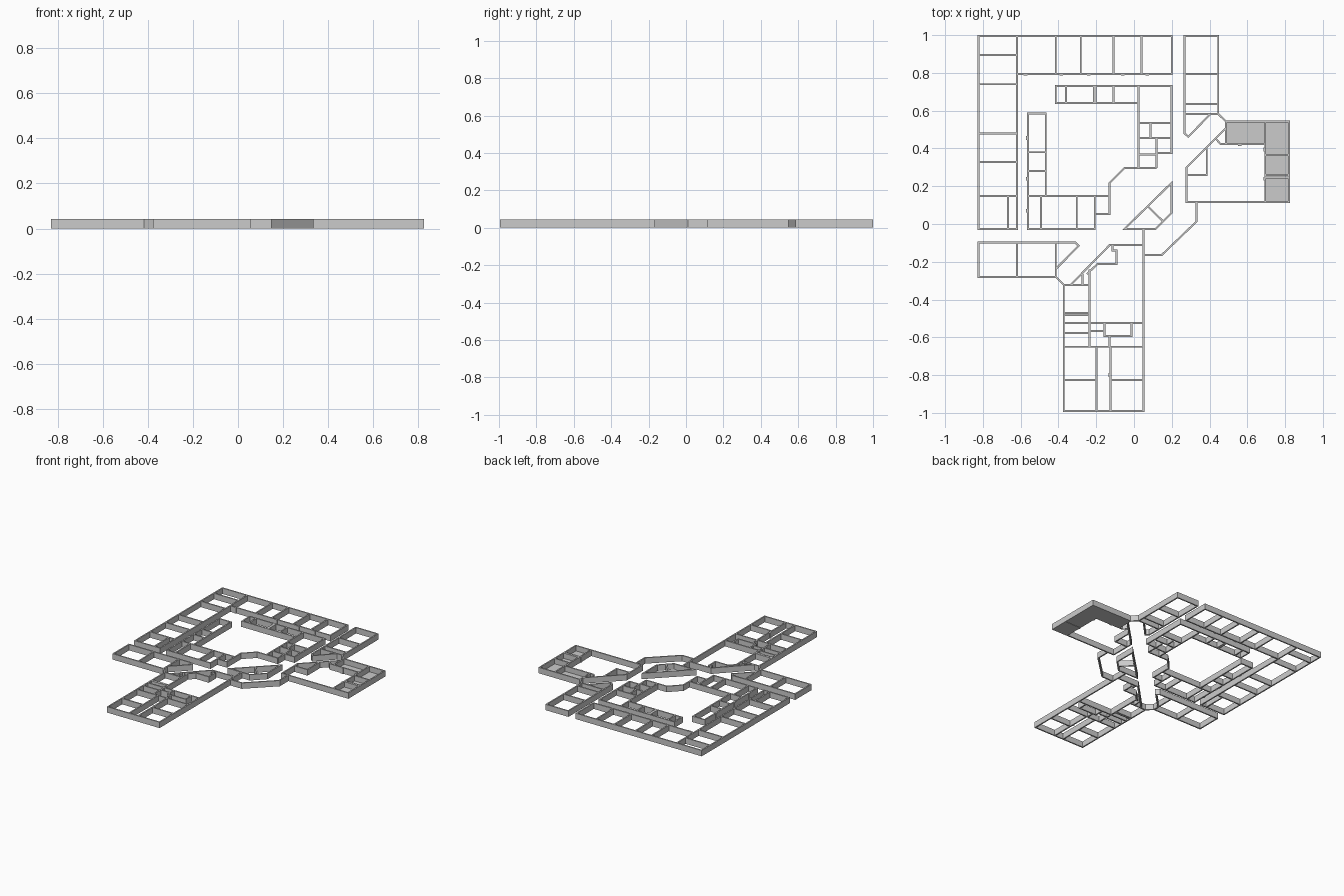
import bpy, bmesh
from mathutils import Vector

H, T = 0.043, 0.010   # wall height and thickness


def perp(d):
    return Vector((-d.y, d.x))


def add_path(bm, pts):
    """Extrude one mitred wall along a polyline (closed when the ends meet)."""
    p = [Vector(q) for q in pts]
    closed = len(p) > 3 and (p[0] - p[-1]).length < 1e-6
    if closed:
        p.pop()
    n = len(p)
    rings = []
    for i in range(n):
        prev = p[i] - p[i - 1] if (i or closed) else p[1] - p[0]
        nxt = p[(i + 1) % n] - p[i] if (i < n - 1 or closed) else prev
        a, b = perp(prev.normalized()), perp(nxt.normalized())
        m = (a + b).normalized()
        off = m * (T / 2 / max(m.dot(a), 0.35))
        l, r = p[i] + off, p[i] - off
        rings.append([bm.verts.new((*q, z)) for q, z in ((l, 0), (r, 0), (r, H), (l, H))])
    for i in range(n if closed else n - 1):
        A, B = rings[i], rings[(i + 1) % n]
        for k in range(4):
            bm.faces.new((A[k], A[(k + 1) % 4], B[(k + 1) % 4], B[k]))
    if not closed:
        bm.faces.new(rings[0][::-1])
        bm.faces.new(rings[-1])


def walls(name, *paths):
    bm = bmesh.new()
    for path in paths:
        add_path(bm, path)
    finish(name, bm)


def finish(name, bm):
    bmesh.ops.recalc_face_normals(bm, faces=bm.faces)
    me = bpy.data.meshes.new(name)
    bm.to_mesh(me)
    bm.free()
    bpy.context.collection.objects.link(bpy.data.objects.new(name, me))


def rows(x0, x1, *ys):
    return [[(x0, y), (x1, y)] for y in ys]


def cols(y0, y1, *xs):
    return [[(x, y0), (x, y1)] for x in xs]


def rect(x0, y0, x1, y1):
    return [(x0, y0), (x1, y0), (x1, y1), (x0, y1), (x0, y0)]


def box(bm, x0, y0, x1, y1, z0, z1):
    vs = bmesh.ops.create_cube(bm, size=1)['verts']
    for v in vs:
        v.co = ((x0 + x1) / 2 + v.co.x * (x1 - x0), (y0 + y1) / 2 + v.co.y * (y1 - y0),
                (z0 + z1) / 2 + v.co.z * (z1 - z0))


# Long west and north room strips
walls("west_rooms", rect(-.824, -.026, -.62, .995),
      *rows(-.824, -.62, .894, .74, .48, .328, .148), *cols(-.026, .148, -.667))
walls("north_rooms", [(-.62, .995), (.2, .995), (.2, .794), (-.62, .794)],
      *cols(.794, .995, -.414, -.282, -.108, .04))

# North-east rooms with the angled end
walls("northeast_rooms",
      [(.404, .582), (.288, .462), (.267, .48), (.267, .995), (.446, .995), (.446, .582), (.488, .542)],
      *rows(.267, .446, .794, .635, .582))

# South-west rooms with the angled end
walls("southwest_rooms",
      [(-.414, -.238), (-.293, -.116), (-.312, -.097), (-.824, -.097), (-.824, -.28),
       (-.414, -.28), (-.372, -.322)],
      *cols(-.28, -.097, -.62, -.414))

# Inner ring around the courtyard
walls("courtyard_north_rooms", [(.024, .64), (-.414, .64), (-.414, .73), (.198, .73), (.198, .376), (.119, .376)],
      *cols(.64, .73, -.361, -.213, -.203, -.108))
walls("courtyard_east_rooms", [(.024, .73), (.024, .296)],
      *rows(.024, .198, .534, .455), *rows(.024, .119, .368),
      *cols(.455, .534, .087), *cols(.296, .455, .119))
walls("courtyard_corner_wall",
      [(.119, .296), (-.05, .296), (-.129, .217), (-.129, .053), (-.208, .053)],
      [(-.129, .217), (-.129, .148)])
walls("courtyard_west_rooms", rect(-.562, .148, -.467, .585), *rows(-.562, -.467, .38, .28))
walls("courtyard_south_rooms", rect(-.562, -.026, -.208, .148),
      *cols(-.026, .148, -.493, -.303), *rows(-.208, -.129, .148))

# Central angled block and outer link wall
walls("central_block", [(-.05, -.026), (.198, .217), (.198, .058), (.115, -.026), (-.05, -.026)],
      [(.071, .095), (.153, .015)])
walls("link_wall", [(.33, .116), (.33, .012), (.147, -.164), (.05, -.164)])

# East wing
walls("east_wing_shell", [(.488, .542), (.82, .542), (.82, .116), (.278, .116), (.278, .3), (.488, .51)])
walls("east_wing_rooms", [(.488, .542), (.488, .423)],
      [(.43, .455), (.458, .423), (.693, .423)],
      [(.278, .26), (.385, .26), (.385, .40)],
      *cols(.116, .542, .695), *rows(.695, .82, .365, .26, .247))
bm = bmesh.new()
for x0, y0, x1, y1 in ((.488, .423, .693, .542), (.695, .262, .82, .542), (.695, .116, .82, .247)):
    box(bm, x0, y0, x1, y1, 0, .004)
finish("east_wing_floor", bm)

# South wing
walls("south_wing_shell", [(.05, -.026), (.05, -.99), (-.372, -.99), (-.372, -.322), (-.335, -.322),
                           (-.129, -.112), (.05, -.112)])
walls("south_wing_small_rooms",
      *rows(-.372, -.235, -.322, -.472, -.483, -.524, -.577), *cols(-.65, -.24, -.235),
      *cols(-.322, -.265, -.272),
      *rows(-.235, .05, -.524), *rows(-.235, -.156, -.566), *cols(-.65, -.593, -.13),
      [(-.156, -.524), (-.156, -.593), (-.013, -.593), (-.013, -.524)],
      [(-.113, -.112), (-.113, -.14), (-.092, -.14), (-.092, -.212), (-.193, -.212), (-.25, -.265)])
walls("south_wing_large_rooms", *rows(-.372, .05, -.65), *cols(-.99, -.65, -.198, -.124),
      *rows(-.372, -.198, -.825), *rows(-.124, .05, -.825))

# Small door stubs set on the corridor walls
bm = bmesh.new()
for x in (-.575, -.385, -.24, -.06, .07):
    box(bm, x - .01, .785, x + .01, .79, 0, H)
for x, y in ((-.569, .455), (-.569, .24), (-.569, .07), (.688, .395), (.688, .24), (-.131, -.8)):
    box(bm, x - .003, y - .01, x + .003, y + .01, 0, H)
box(bm, .55, .413, .57, .419, 0, H)
finish("door_stubs", bm)
